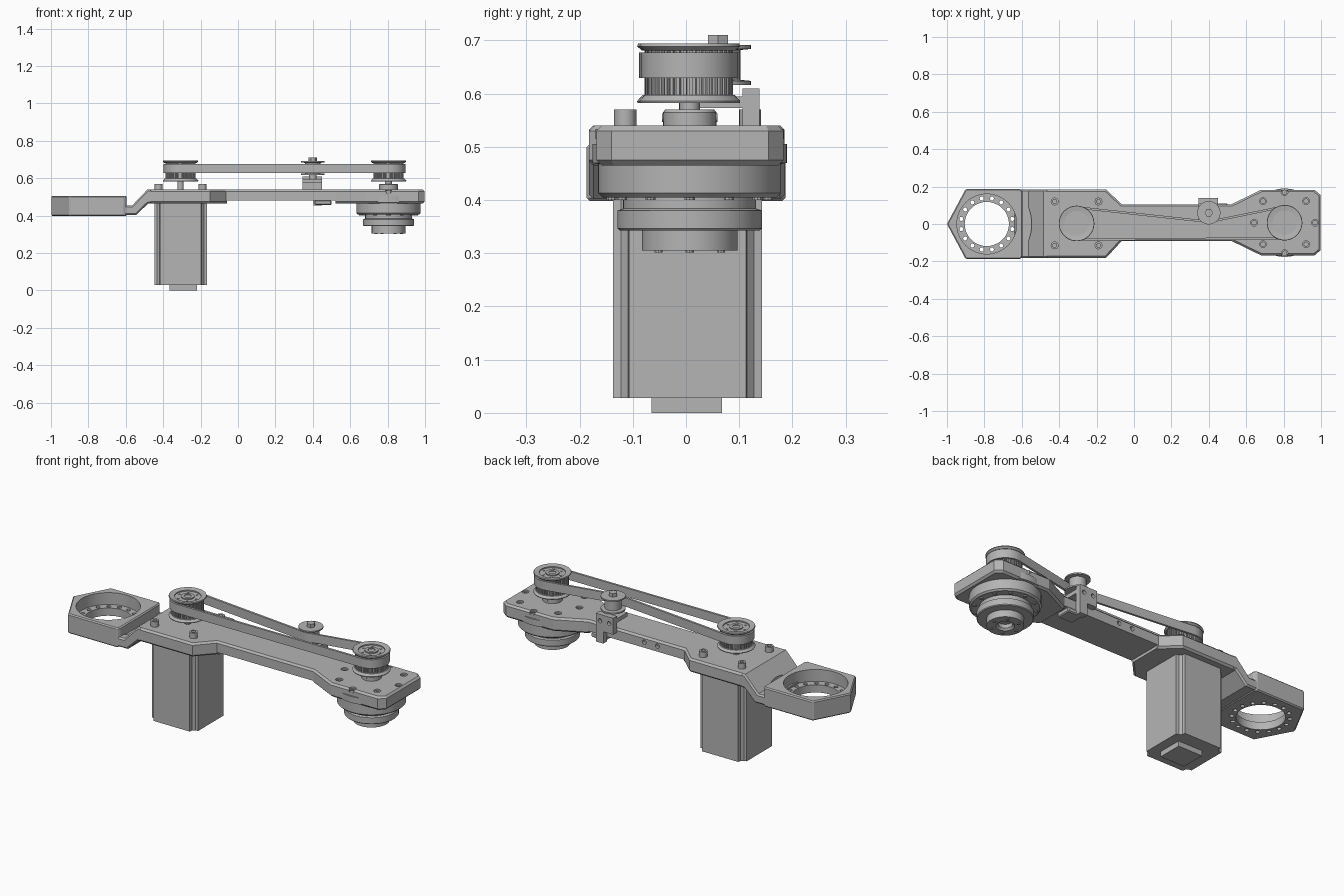
import bpy, bmesh
from math import sin, cos, pi, radians, atan2, asin, hypot

cube = bpy.data.objects.get("Cube")
if cube:
    bpy.data.objects.remove(cube)

grey = bpy.data.materials.new("machined grey")
grey.use_nodes = True
grey.diffuse_color = (0.46, 0.46, 0.46, 1)
grey.node_tree.nodes["Principled BSDF"].inputs["Base Color"].default_value = grey.diffuse_color


def activate(ob):
    bpy.ops.object.select_all(action="DESELECT")
    ob.select_set(True)
    bpy.context.view_layer.objects.active = ob


def finish(name, bm, bevel=0):
    bmesh.ops.remove_doubles(bm, verts=bm.verts, dist=1e-5)
    bmesh.ops.recalc_face_normals(bm, faces=bm.faces)
    mesh = bpy.data.meshes.new(name)
    bm.to_mesh(mesh)
    bm.free()
    mesh.materials.append(grey)
    ob = bpy.data.objects.new(name, mesh)
    bpy.context.collection.objects.link(ob)
    activate(ob)
    if bevel:
        mod = ob.modifiers.new("edge", "BEVEL")
        mod.width, mod.segments = bevel, 1
        mod.limit_method, mod.angle_limit = "ANGLE", radians(50)
        bpy.ops.object.modifier_apply(modifier=mod.name)
    bpy.ops.object.shade_smooth_by_angle(angle=radians(25))
    return ob


def prism(name, pts, lo, hi, axis="z", bevel=0):
    """Extrude an outline along z, or an (x, z) outline along y."""
    bm = bmesh.new()
    place = (lambda p, h: (p[0], p[1], h)) if axis == "z" else (lambda p, h: (p[0], h, p[1]))
    a = [bm.verts.new(place(p, lo)) for p in pts]
    b = [bm.verts.new(place(p, hi)) for p in pts]
    bm.faces.new(a)
    bm.faces.new(b)
    for i in range(len(pts)):
        j = (i + 1) % len(pts)
        bm.faces.new((a[i], a[j], b[j], b[i]))
    return finish(name, bm, bevel)


def box(name, x, y, z, bevel=0):
    return prism(name, [(x[0], y[0]), (x[1], y[0]), (x[1], y[1]), (x[0], y[1])], *z, bevel=bevel)


def circle(c, r, n=24, turn=0):
    return [(c[0] + r * cos(turn + 2 * pi * i / n), c[1] + r * sin(turn + 2 * pi * i / n)) for i in range(n)]


def disc(name, c, r, lo, hi, n=24, axis="z"):
    return prism(name, circle(c, r, n), lo, hi, axis)


def lathe(name, c, profile, n=48):
    bm = bmesh.new()
    vs = [bm.verts.new((c[0] + r, c[1], z)) for r, z in profile]
    es = [bm.edges.new((vs[i - 1], vs[i])) for i in range(len(vs))]
    bmesh.ops.spin(bm, geom=vs + es, cent=(c[0], c[1], 0), axis=(0, 0, 1), angle=2 * pi, steps=n)
    return finish(name, bm)


def cut(ob, *cutters):
    for cutter in cutters:
        mod = ob.modifiers.new("cut", "BOOLEAN")
        mod.operation, mod.solver, mod.object = "DIFFERENCE", "EXACT", cutter
        activate(ob)
        bpy.ops.object.modifier_apply(modifier=mod.name)
        bpy.data.objects.remove(cutter)
    bpy.ops.object.shade_smooth_by_angle(angle=radians(25))


motor, joint, idler, ring = (-0.307, 0.003), (0.805, 0.007), (0.4, 0.06), (-0.787, 0)

# Arm plate: wide motor end, narrow middle, wide joint end
plate = prism("arm_plate", [
    (-0.48, 0.185), (-0.15, 0.185), (-0.065, 0.105), (0.52, 0.105), (0.68, 0.183), (0.965, 0.183),
    (0.998, 0.155), (0.998, -0.14), (0.965, -0.168), (0.68, -0.168), (0.52, -0.09), (-0.065, -0.09),
    (-0.15, -0.182), (-0.48, -0.182)], 0.465, 0.54, bevel=0.01)
cut(plate, box("cutter", (-0.06, 0.52), (-0.3, 0.3), (0.4, 0.48)))
joint_bolts = circle(joint, 0.163, 8)
for p in joint_bolts:
    cut(plate, disc("cutter", p, 0.018, 0.522, 0.6, 16))
for x in (0.1, 0.18):
    cut(plate, disc("cutter", (x, 0.51), 0.012, 0.09, 0.2, 12, "y"))
for i, p in enumerate(joint_bolts):
    lathe(f"joint_bolt_{i}", p, [(0, 0.515), (0.014, 0.515), (0.014, 0.534), (0.007, 0.534),
                                 (0.007, 0.526), (0, 0.526)], 12)

# Stepped bridge down to the mounting ring
bridge = prism("bridge", [(-0.64, 0.402), (-0.545, 0.402), (-0.48, 0.465), (-0.46, 0.465), (-0.46, 0.54),
                          (-0.484, 0.54), (-0.565, 0.455), (-0.64, 0.455)], -0.182, 0.185, "y", 0.008)
cut(bridge, disc("cutter", ring, 0.24, 0.45, 0.6, 64))

# Hexagonal mounting ring with a stepped bore and a circle of holes
mount = prism("mounting_ring", [(-1, 0), (-0.9, -0.187), (-0.605, -0.187), (-0.595, -0.17),
                                (-0.595, 0.17), (-0.605, 0.187), (-0.9, 0.187)], 0.398, 0.505, bevel=0.006)
cut(mount, disc("cutter", ring, 0.16, 0.44, 0.6, 64), disc("cutter", ring, 0.118, 0.3, 0.6, 64))
for p in circle(ring, 0.139, 16, pi / 16):
    cut(mount, disc("cutter", p, 0.011, 0.3, 0.6, 12))

# Motor body with notched corners, and its rear connector
corner = [(0.14, 0.11), (0.125, 0.112), (0.112, 0.125), (0.11, 0.14)]
outline = []
for k in range(4):
    c, s = round(cos(k * pi / 2)), round(sin(k * pi / 2))
    outline += [(motor[0] + x * c - y * s, motor[1] + x * s + y * c) for x, y in corner]
prism("motor_body", outline, 0.028, 0.466)
box("motor_connector", (-0.365, -0.22), (-0.065, 0.068), (0, 0.03))
lathe("motor_shaft", motor, [(0, 0.5), (0.016, 0.5), (0.016, 0.6), (0, 0.6)], 24)
for i, p in enumerate(circle(motor, 0.166, 4, pi / 4)):
    lathe(f"motor_bolt_{i}", p, [(0, 0.53), (0.021, 0.53), (0.021, 0.57), (0.011, 0.57),
                                 (0.011, 0.555), (0, 0.555)], 16)


def pulley(name, c):
    teeth = []
    for i in range(40):
        for f, r in ((0, 0.081), (0.5, 0.081), (0.55, 0.073), (0.95, 0.073)):
            a = 2 * pi * (i + f) / 40
            teeth.append((c[0] + r * cos(a), c[1] + r * sin(a)))
    prism(name + "_teeth", teeth, 0.59, 0.684)
    lathe(name + "_lower_flange", c, [(0.012, 0.587), (0.085, 0.587), (0.094, 0.582), (0.095, 0.586),
                                      (0.085, 0.597), (0.012, 0.597)])
    lathe(name + "_upper_flange", c, [(0.066, 0.683), (0.086, 0.681), (0.095, 0.689), (0.093, 0.694),
                                      (0.066, 0.69)])
    lathe(name + "_hub", c, [(0, 0.68), (0.034, 0.68), (0.034, 0.69), (0.018, 0.69), (0.018, 0.686), (0, 0.686)], 24)
    for i, p in enumerate(circle(c, 0.05, 6)):
        disc(f"{name}_pin_{i}", p, 0.005, 0.68, 0.687, 8)


pulley("motor_pulley", motor)
pulley("joint_pulley", joint)

# Joint shaft collar and the stepped rotary housing below the plate
lathe("joint_collar", joint, [(0, 0.53), (0.05, 0.53), (0.05, 0.565), (0.046, 0.57), (0.019, 0.57),
                              (0.019, 0.59), (0, 0.59)], 32)
disc("collar_screw", (joint[0], 0.555), 0.008, joint[1] - 0.052, joint[1] + 0.052, 12, "y")
lathe("joint_housing", joint, [
    (0, 0.335), (0.035, 0.335), (0.035, 0.315), (0.045, 0.305), (0.09, 0.305), (0.09, 0.343),
    (0.132, 0.343), (0.136, 0.347), (0.136, 0.38), (0.125, 0.384), (0.125, 0.405), (0.164, 0.405),
    (0.172, 0.413), (0.172, 0.468), (0.183, 0.47), (0.183, 0.505), (0, 0.505)], 64)
for i, p in enumerate(circle(joint, 0.147, 12)):
    disc(f"housing_bolt_{i}", p, 0.01, 0.4, 0.41, 10)
for i, p in enumerate(circle(joint, 0.068, 6)):
    disc(f"output_bolt_{i}", p, 0.008, 0.301, 0.31, 10)

# Belt tensioner: side bracket, arm, spindle and flanged roller
bracket = prism("tensioner_bracket", [(0.345, 0.52), (0.405, 0.52), (0.405, 0.455), (0.45, 0.455),
                                      (0.45, 0.61), (0.345, 0.61)], 0.106, 0.138, "y")
for x in (0.37, 0.425):
    cut(bracket, disc("cutter", (x, 0.575), 0.011, 0.12, 0.2, 12, "y"))
box("tensioner_arm", (0.345, 0.45), (0.015, 0.11), (0.573, 0.595))
box("tensioner_foot", (0.41, 0.5), (0.03, 0.11), (0.456, 0.482), 0.005)
lathe("tensioner_roller", idler, [(0, 0.595), (0.02, 0.595), (0.02, 0.616), (0.062, 0.616), (0.062, 0.624),
                                  (0.042, 0.626), (0.042, 0.682), (0.062, 0.684), (0.062, 0.691), (0, 0.691)], 40)
disc("tensioner_nut", idler, 0.022, 0.69, 0.71, 6)

# Drive belt: tangent runs around both pulleys, pressed inward by the roller
wheels = [(motor, 0.085, 1), (joint, 0.085, 1), (idler, 0.048, -1)]


def heading(a, b):
    dx, dy = b[0][0] - a[0][0], b[0][1] - a[0][1]
    return atan2(dy, dx) - asin((b[2] * b[1] - a[2] * a[1]) / hypot(dx, dy))


def belt_path(offset):
    pts = []
    for i, (c, r, s) in enumerate(wheels):
        start = heading(wheels[i - 1], wheels[i])
        end = heading(wheels[i], wheels[(i + 1) % 3])
        sweep = ((end - start) * s) % (2 * pi)
        for k in range(25):
            a = start + s * (sweep * k / 24 - pi / 2)
            pts.append((c[0] + (r + s * offset) * cos(a), c[1] + (r + s * offset) * sin(a)))
    return pts


bm = bmesh.new()
loops = [[bm.verts.new((x, y, z)) for x, y in belt_path(o)]
         for o, z in ((-0.006, 0.629), (0.006, 0.629), (0.006, 0.677), (-0.006, 0.677))]
for j in range(4):
    lower, upper = loops[j], loops[(j + 1) % 4]
    for i in range(len(lower)):
        bm.faces.new((lower[i - 1], lower[i], upper[i], upper[i - 1]))
finish("drive_belt", bm)
